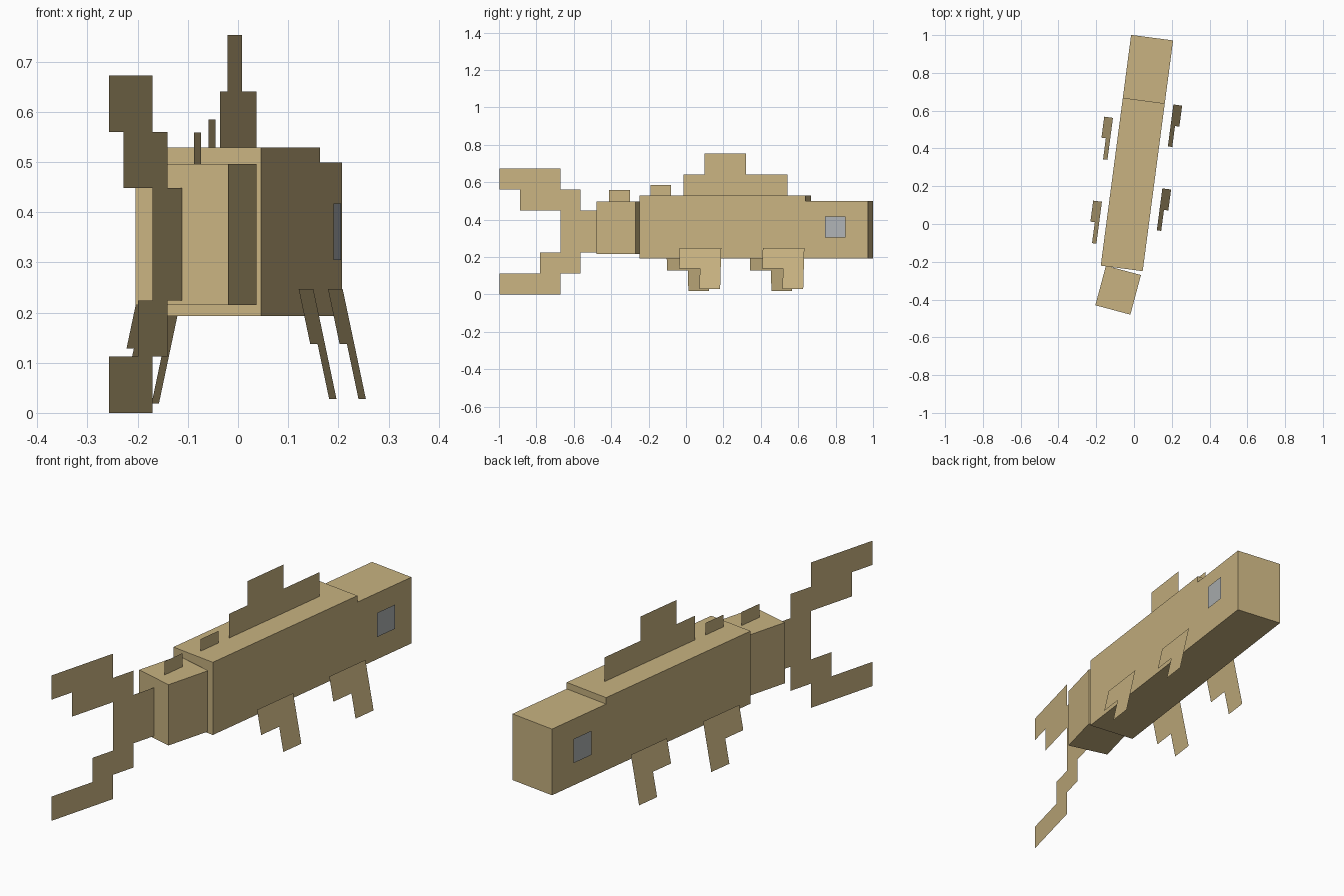
import bpy, bmesh, math
from mathutils import Matrix

if "Cube" in bpy.data.objects:
    bpy.data.objects.remove(bpy.data.objects["Cube"])

U = 0.112  # basic grid step of the blocky fish


def material(name, rgb):
    m = bpy.data.materials.new(name)
    m.diffuse_color = (*rgb, 1)
    m.use_nodes = True
    m.node_tree.nodes["Principled BSDF"].inputs["Base Color"].default_value = m.diffuse_color
    return m


TAN = material("tan skin", (0.58, 0.45, 0.22))
GREY = material("grey eye", (0.43, 0.45, 0.46))


def frame(x, y, degrees):
    """Local frame: +y runs towards the snout, turned clockwise from above."""
    return Matrix.Translation((x, y, 0)) @ Matrix.Rotation(math.radians(-degrees), 4, 'Z')


BODY = frame(-0.065, -0.235, 7.5)
TAIL = frame(-0.112, -0.455, 15)


def finish(name, bm, mat, world):
    bmesh.ops.recalc_face_normals(bm, faces=bm.faces)
    me = bpy.data.meshes.new(name)
    bm.to_mesh(me)
    bm.free()
    me.materials.append(mat)
    ob = bpy.data.objects.new(name, me)
    ob.matrix_world = world
    bpy.context.collection.objects.link(ob)


def box(name, width, y0, y1, z0, z1, world):
    bm = bmesh.new()
    bmesh.ops.create_cube(bm, size=1)
    bmesh.ops.scale(bm, vec=(width, y1 - y0, z1 - z0), verts=bm.verts)
    bmesh.ops.translate(bm, vec=(0, (y0 + y1) / 2, (z0 + z1) / 2), verts=bm.verts)
    finish(name, bm, TAN, world)


def sheet(name, outline, world, x=0, z=0, tilt=0, mat=TAN):
    """Flat sheet from a (y, z) outline in grid steps, hinged along its z = 0 line."""
    bm = bmesh.new()
    bm.faces.new([bm.verts.new((0, a * U, b * U)) for a, b in outline])
    place = Matrix.Translation((x, 0, z)) @ Matrix.Rotation(math.radians(tilt), 4, 'Y')
    finish(name, bm, mat, world @ place)


def rect(y0, y1, z0=0, z1=1):
    return [(y0, z0), (y1, z0), (y1, z1), (y0, z1)]


# Body blocks
box("body", 2 * U, 0, 8 * U, 0.193, 0.529, BODY)
box("head", 2 * U, 8 * U, 11 * U, 0.193, 0.499, BODY)
box("tail_base", 0.192, 0, 0.217, 0.215, 0.496, TAIL)

# Forked tail fin
sheet("tail_fin", [(0, 2), (0, 4), (-1, 4), (-1, 5), (-2, 5), (-2, 6), (-5, 6),
                   (-5, 5), (-4, 5), (-4, 4), (-2, 4), (-2, 2), (-3, 2), (-3, 1),
                   (-5, 1), (-5, 0), (-2, 0), (-2, 1), (-1, 1), (-1, 2)], TAIL)

# Fins along the back
sheet("dorsal_fin", [(2, 0), (7, 0), (7, 1), (5, 1), (5, 2), (3, 2), (3, 1), (2, 1)],
      BODY, z=0.529)
sheet("back_finlet", rect(0.4, 1.4, 0, 0.5), BODY, z=0.529)
sheet("tail_finlet", rect(-1.58, -0.58, 0, 0.56), BODY, z=0.496)

# Lower fins, splayed outwards on both sides
for side, label, start, x, top in ((1, "right", 2, 0.158, 0.247), (-1, "left", 1, -0.15, 0.238)):
    for y, place in ((start, "rear"), (start + 4, "front")):
        sheet(f"{place}_{label}_fin",
              [(y, 0), (y + 2, 0), (y + 2, -2), (y + 1, -2), (y + 1, -1), (y, -1)],
              BODY, x=x, z=top, tilt=-12 * side)

    # Eye plate
    sheet(f"{label}_eye", rect(8.95, 9.95), BODY, x=side * 0.126, z=0.305, mat=GREY)
